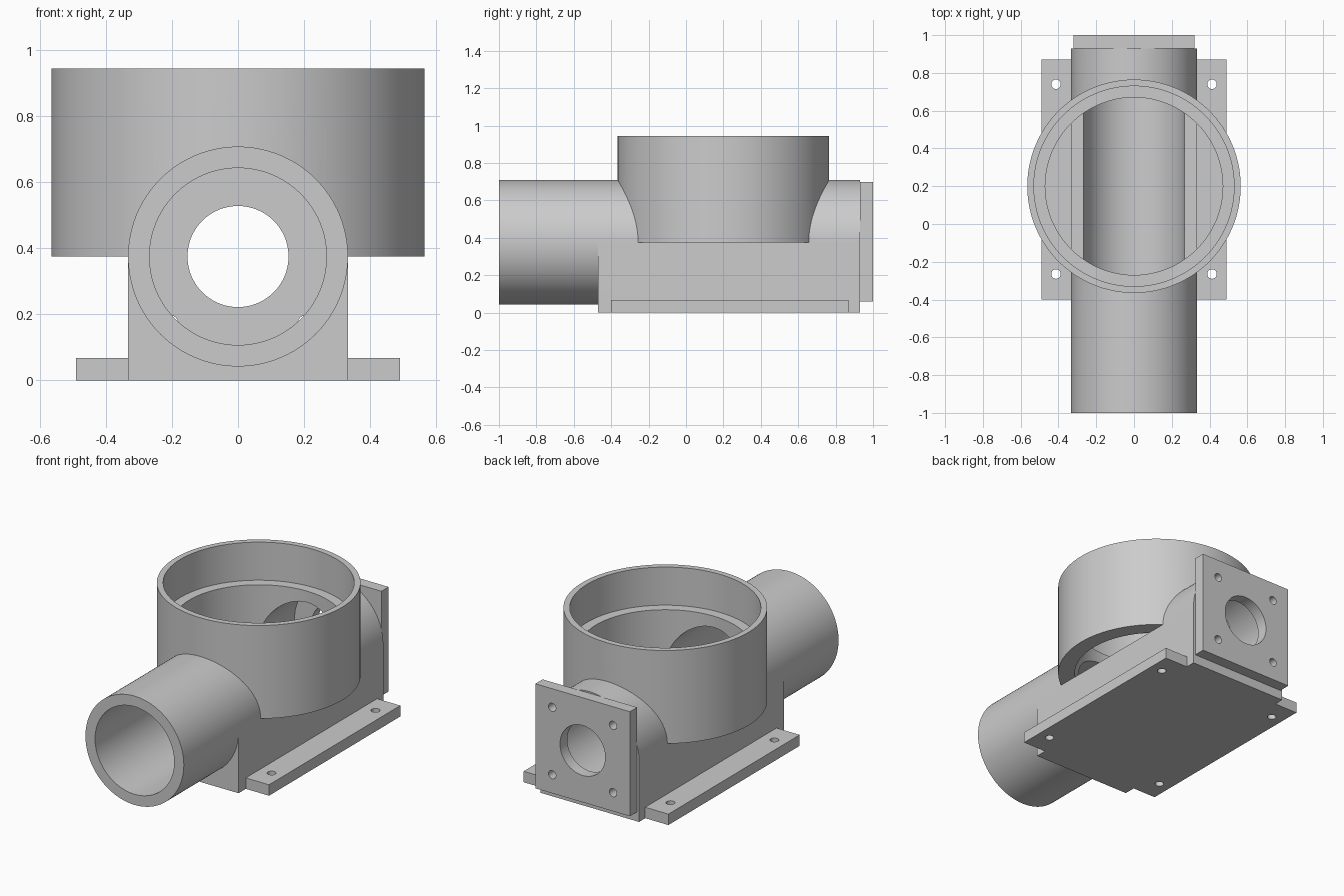
import bpy, bmesh, math
from mathutils import Matrix, Vector

if "Cube" in bpy.data.objects:
    bpy.data.objects.remove(bpy.data.objects["Cube"], do_unlink=True)

SEG = 128
AXIS_Z = 0.375        # height of the horizontal bore
TUBE_R, BORE_R = 0.333, 0.268
BOWL_Y = 0.2
BLOCK_FRONT, BLOCK_BACK = -0.47, 0.93

grey = bpy.data.materials.new("plain_grey")
grey.use_nodes = True
colour = (0.6, 0.6, 0.6, 1)
grey.diffuse_color = colour
grey.node_tree.nodes["Principled BSDF"].inputs["Base Color"].default_value = colour


def finish(name, bm):
    bmesh.ops.recalc_face_normals(bm, faces=bm.faces)
    mesh = bpy.data.meshes.new(name)
    bm.to_mesh(mesh)
    bm.free()
    mesh.materials.append(grey)
    ob = bpy.data.objects.new(name, mesh)
    bpy.context.collection.objects.link(ob)
    return ob


def cylinder(name, radius, start, end, seg=SEG):
    """Capped cylinder between two points on the y or z axis direction."""
    a, b = Vector(start), Vector(end)
    turn = (b - a).to_track_quat('Z', 'Y').to_matrix().to_4x4()
    bm = bmesh.new()
    bmesh.ops.create_cone(bm, cap_ends=True, segments=seg, radius1=radius, radius2=radius,
                          depth=(b - a).length,
                          matrix=Matrix.Translation((a + b) / 2) @ turn)
    return finish(name, bm)


def box(name, low, high):
    low, high = Vector(low), Vector(high)
    bm = bmesh.new()
    bmesh.ops.create_cube(bm, size=1, matrix=Matrix.Translation((low + high) / 2)
                          @ Matrix.Diagonal((*(high - low), 1)))
    return finish(name, bm)


def select_only(ob):
    bpy.ops.object.select_all(action='DESELECT')
    ob.select_set(True)
    bpy.context.view_layer.objects.active = ob


def cut(ob, *cutters):
    for cutter in cutters:
        cutter.hide_render = True
        select_only(ob)
        mod = ob.modifiers.new("cut", 'BOOLEAN')
        mod.operation, mod.solver, mod.object = 'DIFFERENCE', 'EXACT', cutter
        bpy.ops.object.modifier_apply(modifier=mod.name)
        bpy.data.objects.remove(cutter, do_unlink=True)


def smooth(ob):
    select_only(ob)
    bpy.ops.object.shade_smooth_by_angle(angle=math.radians(30))


def bore():
    return cylinder("bore_cutter", BORE_R, (0, -1.1, AXIS_Z), (0, 0.96, AXIS_Z))


# Housing: round inlet tube growing into an arch-topped block
bm = bmesh.new()


def ring(y, count):
    return [bm.verts.new((TUBE_R * math.cos(2 * math.pi * i / SEG), y,
                          AXIS_Z + TUBE_R * math.sin(2 * math.pi * i / SEG)))
            for i in range(count)]


def feet_corners(y):
    return [bm.verts.new((x, y, 0)) for x in (-TUBE_R, TUBE_R)]


def bridge(a, b):
    for i in range(len(a)):
        j = (i + 1) % len(a)
        bm.faces.new((a[i], a[j], b[j], b[i]))


half = SEG // 2
mouth, joint = ring(-1, SEG), ring(BLOCK_FRONT, SEG)
front_corners = feet_corners(BLOCK_FRONT)
arch_front = joint[:half + 1] + front_corners
arch_back = ring(BLOCK_BACK, half + 1) + feet_corners(BLOCK_BACK)
bm.faces.new(mouth)
bridge(mouth, joint)
bm.faces.new(joint[half:] + [joint[0], front_corners[1], front_corners[0]])
bridge(arch_front, arch_back)
bm.faces.new(arch_back)
housing = finish("housing", bm)
cut(housing, bore(),
    cylinder("chamber_cutter", 0.5, (0, BOWL_Y, AXIS_Z), (0, BOWL_Y, 1.1)))
smooth(housing)

# Bowl: open ring with an inner ledge, pierced by the bore
bowl = cylinder("bowl", 0.565, (0, BOWL_Y, AXIS_Z), (0, BOWL_Y, 0.945))
cut(bowl,
    cylinder("well_cutter", 0.47, (0, BOWL_Y, 0.2), (0, BOWL_Y, 1.1)),
    cylinder("lip_cutter", 0.53, (0, BOWL_Y, 0.712), (0, BOWL_Y, 1.1)),
    bore())
smooth(bowl)

# Mounting feet with screw holes
for side, name in ((1, "left_foot"), (-1, "right_foot")):
    xs = sorted((side * TUBE_R, side * 0.49))
    foot = box(name, (xs[0], -0.4, 0), (xs[1], 0.87, 0.067))
    for y in (-0.265, 0.74):
        x = side * 0.413
        cut(foot, cylinder("screw_cutter", 0.025, (x, y, -0.1), (x, y, 0.2), 32))
    smooth(foot)

# Square rear flange with central opening and corner holes
flange = box("rear_flange", (-0.32, BLOCK_BACK, 0.058), (0.32, 1, 0.698))
cut(flange, cylinder("opening_cutter", 0.153, (0, 0.8, AXIS_Z), (0, 1.1, AXIS_Z)))
for x in (-0.206, 0.206):
    for dz in (-0.206, 0.206):
        z = 0.378 + dz
        cut(flange, cylinder("bolt_cutter", 0.025, (x, 0.8, z), (x, 1.1, z), 32))
smooth(flange)
